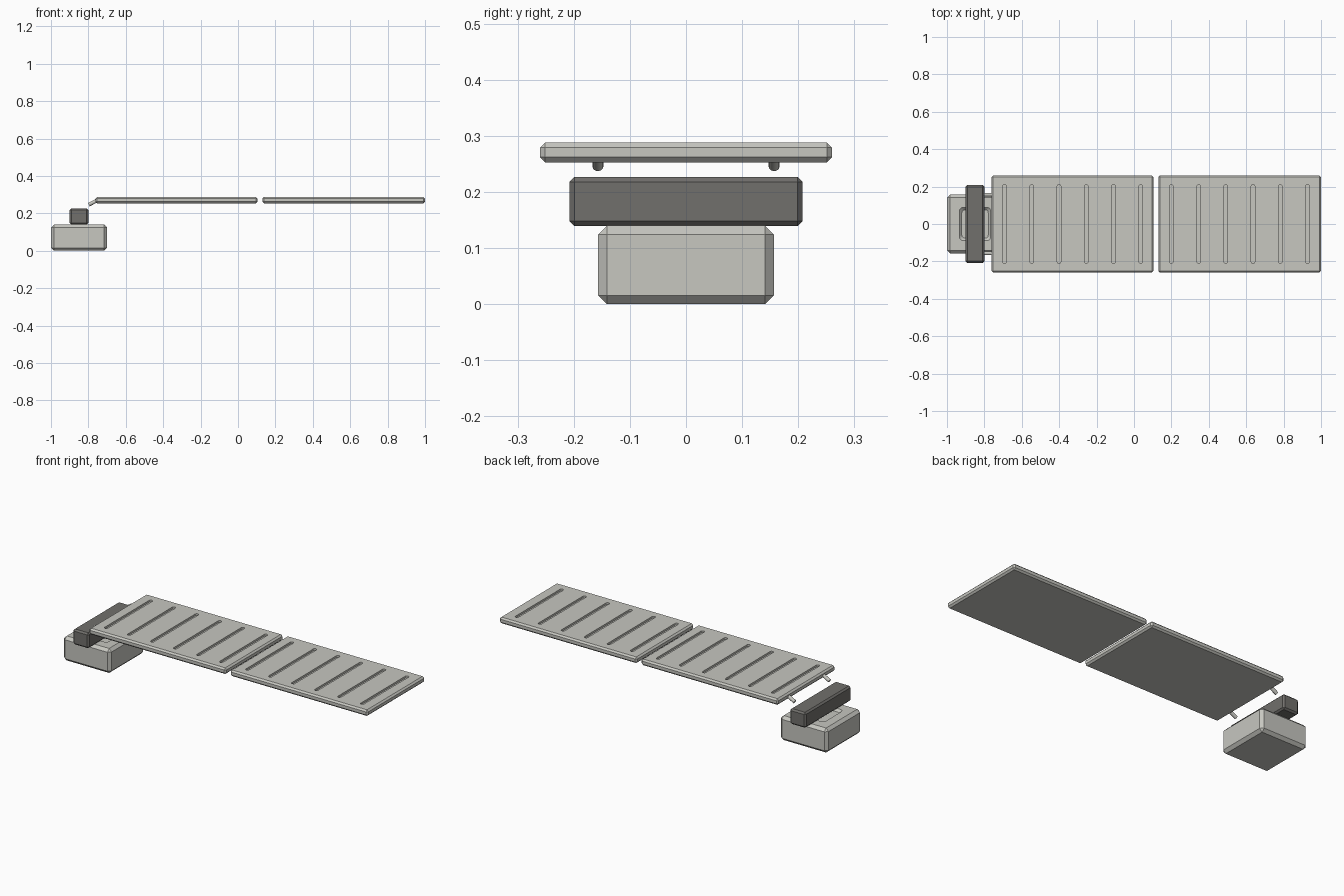
import bpy, bmesh
from math import radians
from mathutils import Vector

if "Cube" in bpy.data.objects:
    bpy.data.objects.remove(bpy.data.objects["Cube"], do_unlink=True)


def material(name, color):
    m = bpy.data.materials.new(name)
    m.use_nodes = True
    m.diffuse_color = color
    m.node_tree.nodes["Principled BSDF"].inputs["Base Color"].default_value = color
    return m


LIGHT = material("light grey", (0.57, 0.57, 0.53, 1))
DARK = material("dark grey", (0.165, 0.16, 0.15, 1))


def make_object(name, bm, mat):
    mesh = bpy.data.meshes.new(name)
    bmesh.ops.recalc_face_normals(bm, faces=bm.faces)
    bm.to_mesh(mesh)
    bm.free()
    mesh.materials.append(mat)
    obj = bpy.data.objects.new(name, mesh)
    bpy.context.collection.objects.link(obj)
    return obj


def add_box(bm, low, high):
    low, high = Vector(low), Vector(high)
    verts = bmesh.ops.create_cube(bm, size=1)["verts"]
    for v in verts:
        v.co = (low + high) / 2 + v.co * (high - low)
    return verts


def chamfered_box(name, low, high, chamfer, mat):
    bm = bmesh.new()
    add_box(bm, low, high)
    bmesh.ops.bevel(bm, geom=bm.edges[:], offset=chamfer, segments=1,
                    affect='EDGES', profile=0.5)
    return make_object(name, bm, mat)


def add_recess(bm, low, high, radius, taper=0):
    """Rounded pocket cutter; the floor shrinks by taper on each side."""
    verts = add_box(bm, low, high)
    edges = {e for v in verts for e in v.link_edges
             if abs(e.verts[0].co.z - e.verts[1].co.z) > 0.001}
    bmesh.ops.bevel(bm, geom=list(edges), offset=radius, segments=3,
                    affect='EDGES', profile=0.5)
    cx, cy = (low[0] + high[0]) / 2, (low[1] + high[1]) / 2
    if taper:
        for v in bm.verts:
            if v.co.z < low[2] + 0.001:
                v.co.x = cx + (v.co.x - cx) * (1 - 2 * taper / (high[0] - low[0]))
                v.co.y = cy + (v.co.y - cy) * (1 - 2 * taper / (high[1] - low[1]))


def carve(obj, bm):
    cutter = make_object("recess_cutter", bm, LIGHT)
    cutter.hide_render = True
    mod = obj.modifiers.new("recess", 'BOOLEAN')
    mod.object, mod.operation, mod.solver = cutter, 'DIFFERENCE', 'EXACT'
    bpy.context.view_layer.objects.active = obj
    bpy.ops.object.modifier_apply(modifier=mod.name)
    bpy.data.objects.remove(cutter, do_unlink=True)


# Base block with a shallow pocket in its top
base = chamfered_box("base_block", (-1, -0.157, 0), (-0.7, 0.157, 0.14), 0.016, LIGHT)
bm = bmesh.new()
add_recess(bm, (-0.935, -0.09, 0.127), (-0.765, 0.09, 0.141), 0.02, 0.014)
carve(base, bm)

# Crossbar resting on the base
chamfered_box("crossbar", (-0.9, -0.208, 0.139), (-0.8, 0.208, 0.227), 0.009, DARK)

# Two flat panels with six slots each
for name, left, right in (("inner_panel", -0.762, 0.104), ("outer_panel", 0.13, 1)):
    panel = chamfered_box(name, (left, -0.26, 0.253), (right, 0.26, 0.288), 0.009, LIGHT)
    bm = bmesh.new()
    for i in range(6):
        x = left + 0.07 + i * 0.1455
        add_recess(bm, (x - 0.01, -0.21, 0.277), (x + 0.01, 0.21, 0.3), 0.009)
    carve(panel, bm)

# Slanted pins at the inner edge of the first panel
for side, y in (("left", 0.157), ("right", -0.157)):
    start, end = Vector((-0.798, y, 0.246)), Vector((-0.748, y, 0.272))
    bm = bmesh.new()
    bmesh.ops.create_cone(bm, cap_ends=True, segments=12, radius1=0.01,
                          radius2=0.01, depth=(end - start).length)
    pin = make_object(side + "_hinge_pin", bm, LIGHT)
    pin.location = (start + end) / 2
    pin.rotation_euler = (end - start).to_track_quat('Z', 'Y').to_euler()
    bpy.ops.object.select_all(action='DESELECT')
    pin.select_set(True)
    bpy.context.view_layer.objects.active = pin
    bpy.ops.object.shade_smooth_by_angle(angle=radians(35))
